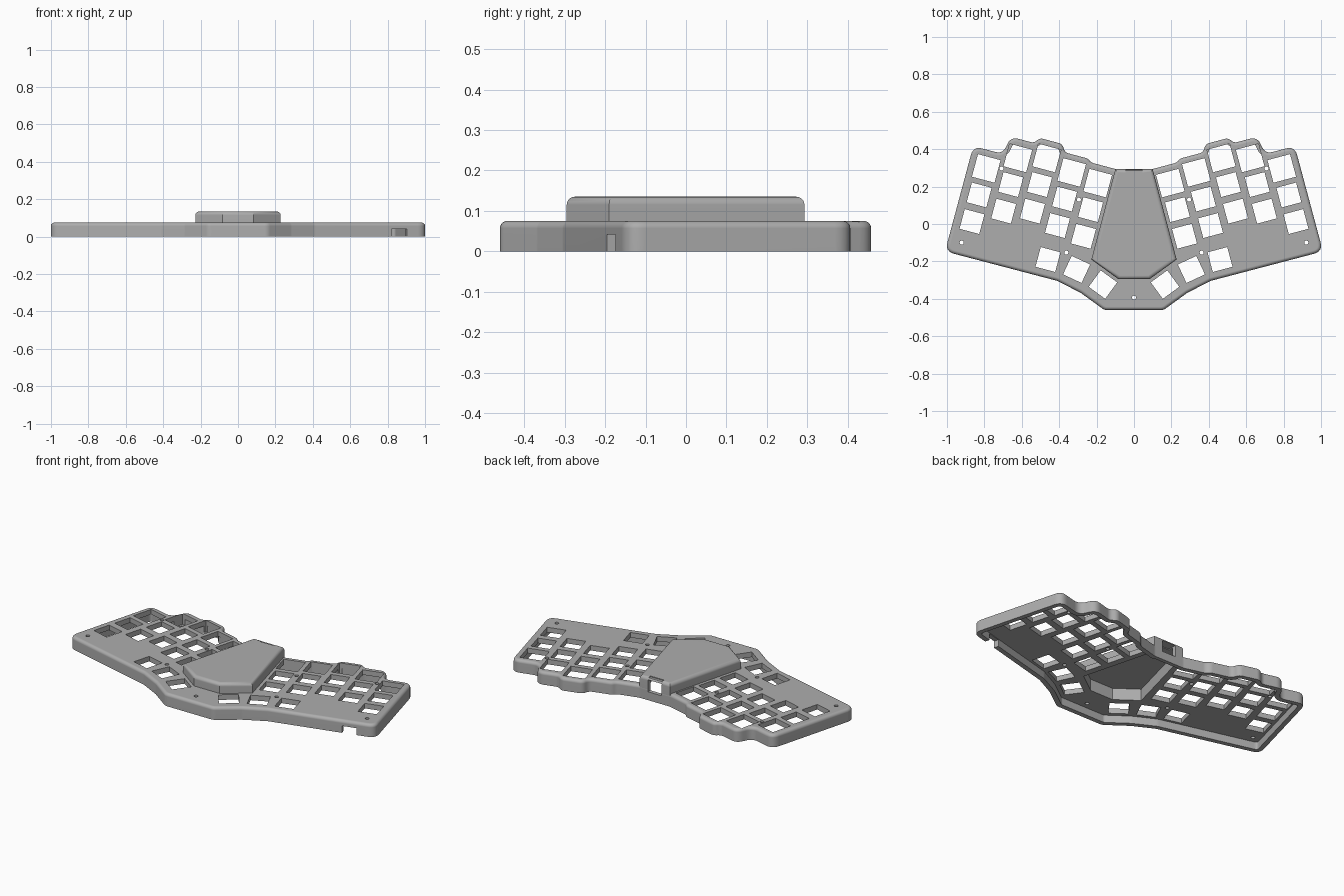
import bpy
import bmesh
from math import radians, sin, cos, tan, pi
from mathutils import Vector, Matrix

cube = bpy.data.objects.get("Cube")
if cube:
    bpy.data.objects.remove(cube, do_unlink=True)

TILT = radians(15)      # splay of each hand's key block
PITCH = 0.149           # spacing between columns
ROW = 0.147             # spacing between rows
TOP = 0.075             # plate height
UNDER = 0.045           # underside of the plate
KEY, BIG_KEY = 0.109, 0.125

grey = bpy.data.materials.new("case_grey")
grey.use_nodes = True
grey.diffuse_color = (0.42, 0.42, 0.42, 1)
grey.node_tree.nodes["Principled BSDF"].inputs["Base Color"].default_value = (0.42, 0.42, 0.42, 1)


def block(a, b):
    """Key block coordinates to world coordinates."""
    return Matrix.Rotation(TILT, 2) @ Vector((a, b))


def mirrored(half):
    """Close a counter-clockwise right half into a symmetric outline."""
    half = [Vector(p) for p in half]
    return half + [Vector((-p.x, p.y)) for p in reversed(half)]


def rounded(points, radius, steps=6):
    """Fillet every corner of a closed outline."""
    out = []
    for i, p in enumerate(points):
        to_prev = points[i - 1] - p
        to_next = points[(i + 1) % len(points)] - p
        turn = pi - to_prev.angle(to_next)
        reach = min(radius * tan(turn / 2), 0.46 * to_prev.length, 0.46 * to_next.length)
        start = p + to_prev.normalized() * reach
        end = p + to_next.normalized() * reach
        for s in range(steps + 1):
            t = s / steps
            out.append(start * (1 - t) ** 2 + p * 2 * t * (1 - t) + end * t * t)
    return out


def inset(points, d):
    """Shift a counter-clockwise outline inwards."""
    out = []
    for i, p in enumerate(points):
        e1 = (p - points[i - 1]).normalized()
        e2 = (points[(i + 1) % len(points)] - p).normalized()
        n1, n2 = Vector((-e1.y, e1.x)), Vector((-e2.y, e2.x))
        out.append(p + (n1 + n2) * d / (1 + n1.dot(n2)))
    return out


def loft(bm, points, levels):
    """Add a solid from stacked (inset, height) copies of an outline."""
    rings = [[bm.verts.new((p.x, p.y, z)) for p in inset(points, d)] for d, z in levels]
    n = len(points)
    for low, high in zip(rings, rings[1:]):
        for i in range(n):
            j = (i + 1) % n
            bm.faces.new((low[i], low[j], high[j], high[i]))
    bm.faces.new(rings[0][::-1])
    bm.faces.new(rings[-1])


def round_top(base, top, r, steps=5):
    """Levels for a straight wall ending in a rounded top edge."""
    levels = [(0, base)]
    for s in range(steps + 1):
        t = pi / 2 * s / steps
        levels.append((r * (1 - cos(t)), top - r + r * sin(t)))
    return levels


def add_box(bm, centre, size, angle=0.0):
    m = (Matrix.Translation(centre) @ Matrix.Rotation(angle, 4, 'Z')
         @ Matrix.Diagonal((*size, 1)))
    bmesh.ops.create_cube(bm, size=1, matrix=m)


def finish(bm, name):
    bmesh.ops.recalc_face_normals(bm, faces=bm.faces)
    mesh = bpy.data.meshes.new(name)
    bm.to_mesh(mesh)
    bm.free()
    mesh.materials.append(grey)
    obj = bpy.data.objects.new(name, mesh)
    bpy.context.collection.objects.link(obj)
    return obj


def combine(target, bm, operation):
    """Apply a boolean with a temporary solid."""
    tool = finish(bm, "cutter")
    tool.hide_render = True
    mod = target.modifiers.new("cut", 'BOOLEAN')
    mod.operation, mod.solver, mod.object = operation, 'EXACT', tool
    bpy.context.view_layer.objects.active = target
    bpy.ops.object.modifier_apply(modifier=mod.name)
    bpy.data.objects.remove(tool, do_unlink=True)


# Case outline: front edge, outer side, stepped column tops, back edge
front = [(0.158, -0.46), (0.285, -0.368), (0.41, -0.304)]
steps = [(0.938, -0.403), (0.938, 0.18), (0.775, 0.18), (0.757, 0.28), (0.629, 0.28),
         (0.605, 0.314), (0.48, 0.314), (0.456, 0.274), (0.329, 0.274), (0.305, 0.258),
         (0.173, 0.258)]
outline = rounded(mirrored(front + [block(*p) for p in steps]), 0.05)

bm = bmesh.new()
loft(bm, outline, round_top(0, TOP, 0.018))
case = finish(bm, "keyboard_case")

# Raised housing in the middle
housing = mirrored([(0.083, -0.295), (0.228, -0.19), (0.1, 0.293)])
bm = bmesh.new()
loft(bm, housing, round_top(0.055, 0.135, 0.02))
combine(case, bm, 'UNION')

# Hollow underside of the case and of the housing
bm = bmesh.new()
loft(bm, outline, [(0.028, -0.05), (0.028, UNDER)])
combine(case, bm, 'DIFFERENCE')
bm = bmesh.new()
loft(bm, housing, [(0.022, -0.04), (0.022, 0.115)])
combine(case, bm, 'DIFFERENCE')

# Key openings: five staggered columns and three thumb keys per side
bm = bmesh.new()
column_bases = [-0.133, -0.114, -0.074, -0.114, -0.2115]
thumbs = [(0.46, -0.19, 15), (0.307, -0.243, 25), (0.166, -0.324, 36)]
for side in (1, -1):
    for c, base in enumerate(column_bases):
        for r in range(3):
            p = block(0.244 + PITCH * c, base + ROW * r)
            s = BIG_KEY if r == 2 else KEY
            add_box(bm, (side * p.x, p.y, 0.06), (s, s, 0.1), side * TILT)
    for x, y, angle in thumbs:
        add_box(bm, (side * x, y, 0.06), (KEY, KEY, 0.1), side * radians(angle))
combine(case, bm, 'DIFFERENCE')

# Screw holes
bm = bmesh.new()
screws = [(0.708, 0.297), (0.295, 0.13), (0.362, -0.153), (0.921, -0.099)]
for x, y in screws + [(-x, y) for x, y in screws] + [(0, -0.394)]:
    bmesh.ops.create_cone(bm, cap_ends=True, segments=16, radius1=0.011, radius2=0.011,
                          depth=0.1, matrix=Matrix.Translation((x, y, 0.06)))
combine(case, bm, 'DIFFERENCE')

# Cable port at the back with a shallow notch above, and a jack slot in front
bm = bmesh.new()
add_box(bm, (0, 0.28, 0.085), (0.09, 0.08, 0.07))
add_box(bm, (0, 0.29, 0.14), (0.09, 0.04, 0.02))
add_box(bm, (0.862, -0.185, 0.01), (0.083, 0.09, 0.062), TILT)
combine(case, bm, 'DIFFERENCE')

# Smooth rounded rims, flat plates
bpy.ops.object.select_all(action='DESELECT')
case.select_set(True)
bpy.context.view_layer.objects.active = case
bpy.ops.object.shade_smooth_by_angle(angle=radians(30))
weights = case.modifiers.new("flat_plates", 'WEIGHTED_NORMAL')
weights.keep_sharp = True
